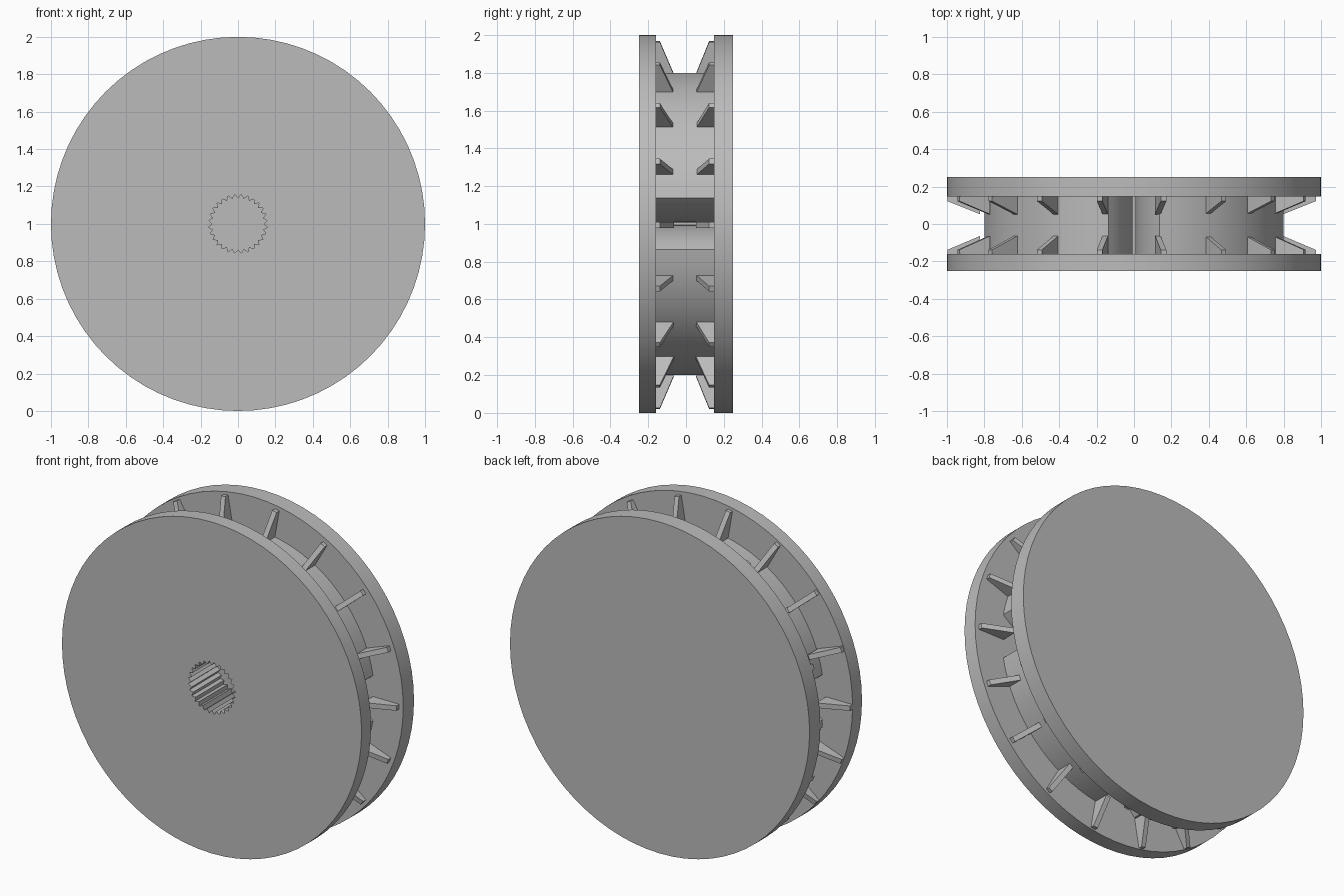
import bpy, bmesh, math
from math import cos, sin, pi, tau

cube = bpy.data.objects.get("Cube")
if cube:
    bpy.data.objects.remove(cube, do_unlink=True)

grey = bpy.data.materials.new("plain grey")
grey.use_nodes = True
colour = (0.5, 0.5, 0.5, 1)
grey.diffuse_color = colour
grey.node_tree.nodes["Principled BSDF"].inputs["Base Color"].default_value = colour

CENTRE_Z = 1.0
FRONT_INNER, BACK_INNER = -0.16, 0.147


def finish(bm, name, smooth=True):
    bmesh.ops.recalc_face_normals(bm, faces=bm.faces)
    mesh = bpy.data.meshes.new(name)
    bm.to_mesh(mesh)
    bm.free()
    obj = bpy.data.objects.new(name, mesh)
    bpy.context.collection.objects.link(obj)
    mesh.materials.append(grey)
    if smooth:
        bpy.ops.object.select_all(action="DESELECT")
        obj.select_set(True)
        bpy.context.view_layer.objects.active = obj
        bpy.ops.object.shade_smooth_by_angle(angle=math.radians(25))
    return obj


def prism(name, outline, y0, y1, smooth=True):
    """Extrude an x/z outline, measured from the wheel axis, along y."""
    bm = bmesh.new()
    front = [bm.verts.new((x, y0, z + CENTRE_Z)) for x, z in outline]
    back = [bm.verts.new((x, y1, z + CENTRE_Z)) for x, z in outline]
    bm.faces.new(front)
    bm.faces.new(back)
    n = len(outline)
    for i in range(n):
        j = (i + 1) % n
        bm.faces.new((front[i], front[j], back[j], back[i]))
    return finish(bm, name, smooth)


def ring(radius_at, count):
    return [(radius_at(i) * cos(tau * i / count), radius_at(i) * sin(tau * i / count))
            for i in range(count)]


# Two flanges
front_flange = prism("front_flange", ring(lambda i: 1.0, 72), -0.25, FRONT_INNER)
back_flange = prism("back_flange", ring(lambda i: 1.0, 72), BACK_INNER, 0.25)

# Four-lobed hub: round lobes trimmed by one large circle, with narrow clefts
HUB_R, LOBE_C, LOBE_R = 0.81, 0.475, 0.468
dist = LOBE_C * math.sqrt(2)
trim = math.acos((dist**2 + HUB_R**2 - LOBE_R**2) / (2 * dist * HUB_R))
lobe_edge = math.atan2(HUB_R * sin(trim), HUB_R * cos(trim) - dist)
quarter = []
for i in range(13):
    a = -3 * pi / 4 + (3 * pi / 4 - lobe_edge) * i / 12
    a = max(a, -3 * pi / 4)
    quarter.append((dist + LOBE_R * cos(a), LOBE_R * sin(a)))
quarter = quarter[:-1]
for i in range(17):
    a = -trim + 2 * trim * i / 16
    quarter.append((HUB_R * cos(a), HUB_R * sin(a)))
quarter += [(u, -v) for u, v in reversed(quarter[:12])]
outline = []
for q in range(4):
    t = pi / 4 + q * pi / 2
    outline += [(u * cos(t) - v * sin(t), u * sin(t) + v * cos(t)) for u, v in quarter]
hub = prism("hub", outline, FRONT_INNER - 0.01, BACK_INNER + 0.01)

# Toothed socket sunk into the front
TEETH = 28
cutter = prism("socket_cutter", ring(lambda i: 0.158 if i % 2 else 0.137, TEETH * 2),
               -0.3, 0.02, False)
cutter.hide_render = True
for part in (front_flange, hub):
    mod = part.modifiers.new("socket", "BOOLEAN")
    mod.object, mod.operation, mod.solver = cutter, "DIFFERENCE", "EXACT"
    bpy.context.view_layer.objects.active = part
    while part.modifiers[0] != mod:
        bpy.ops.object.modifier_apply(modifier=part.modifiers[0].name)
    bpy.ops.object.modifier_apply(modifier=mod.name)
bpy.data.objects.remove(cutter, do_unlink=True)


# Tapered radial ribs on the inside of each flange
def ribs(name, wall, lip, foot, count=18, half=0.015):
    profile = [(0.985, wall), (0.985, lip), (0.81, foot), (0.81, wall)]
    bm = bmesh.new()
    for k in range(count):
        t = tau * k / count
        sides = []
        for s in (-half, half):
            sides.append([bm.verts.new((r * cos(t) - s * sin(t) - 0.013, y,
                                        r * sin(t) + s * cos(t) - 0.006 + CENTRE_Z))
                          for r, y in profile])
        a, b = sides
        bm.faces.new(a)
        bm.faces.new(b)
        for i in range(4):
            j = (i + 1) % 4
            bm.faces.new((a[i], a[j], b[j], b[i]))
    return finish(bm, name, False)


ribs("front_ribs", FRONT_INNER - 0.01, -0.138, -0.064)
ribs("back_ribs", BACK_INNER + 0.01, 0.122, 0.052)
